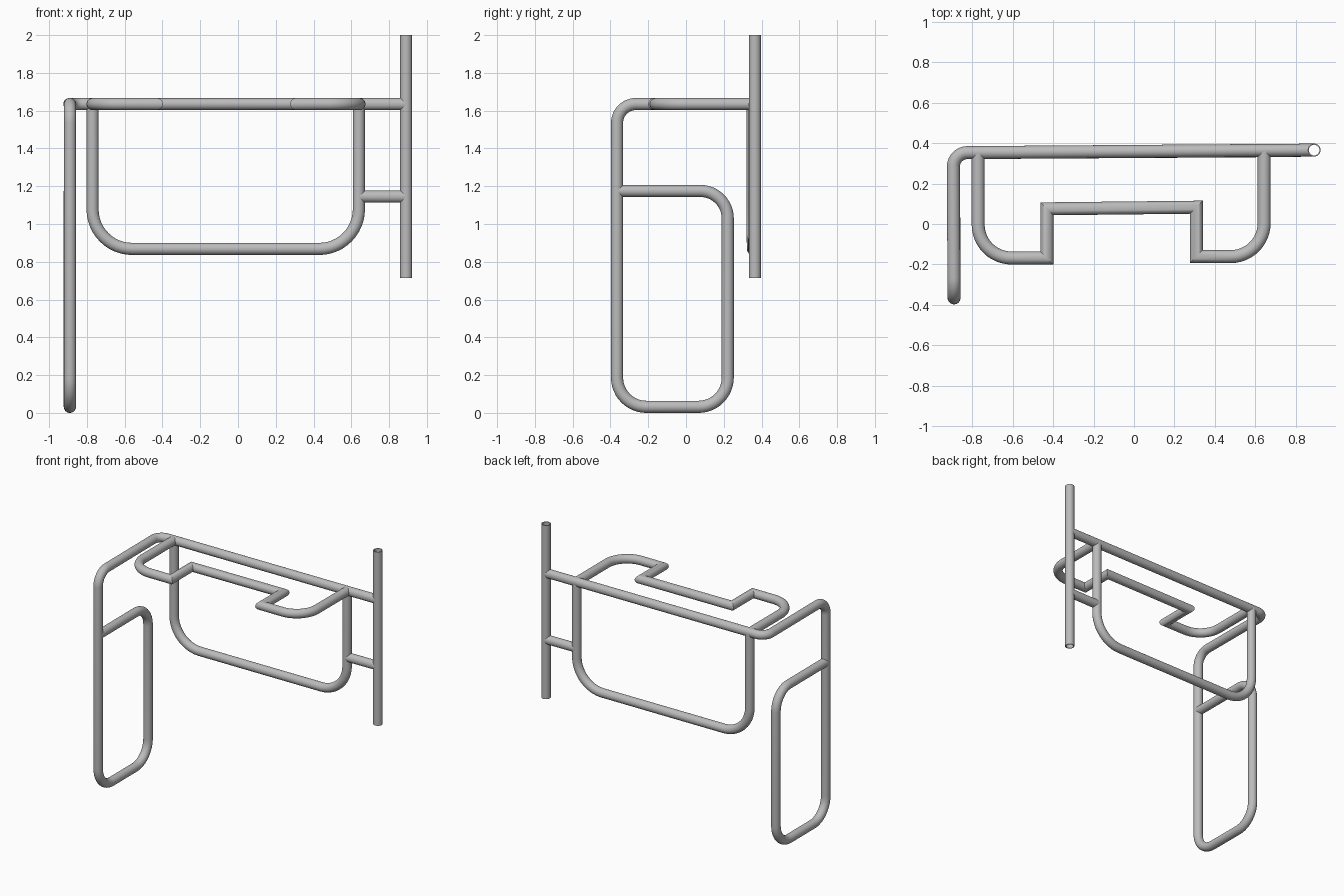
import bpy, bmesh
from math import pi, cos, sin, sqrt
from mathutils import Vector

if "Cube" in bpy.data.objects:
    bpy.data.objects.remove(bpy.data.objects["Cube"])

R = 0.032            # tube radius
SIDES = 32
TOP = 1.635          # height of the upper rail
POST = Vector((0.89, 0.365, 0))

steel = bpy.data.materials.new("grey steel")
steel.use_nodes = True
grey = (0.5, 0.5, 0.5, 1)
steel.diffuse_color = grey
steel.node_tree.nodes["Principled BSDF"].inputs["Base Color"].default_value = grey


def finish(name, bm):
    bmesh.ops.recalc_face_normals(bm, faces=bm.faces)
    mesh = bpy.data.meshes.new(name)
    bm.to_mesh(mesh)
    bm.free()
    mesh.materials.append(steel)
    obj = bpy.data.objects.new(name, mesh)
    bpy.context.collection.objects.link(obj)
    bpy.ops.object.select_all(action="DESELECT")
    obj.select_set(True)
    bpy.context.view_layer.objects.active = obj
    bpy.ops.object.shade_smooth_by_angle(angle=pi / 5)
    return obj


def rounded(corners, steps=12):
    """Corner list of (x, y, z, bend radius) to a path; radius 0 stays mitred."""
    pts = [Vector(c[:3]) for c in corners]
    path = [pts[0]]
    for i in range(1, len(pts) - 1):
        p, r = pts[i], corners[i][3]
        if r == 0:
            path.append(p)
            continue
        a = (pts[i - 1] - p).normalized()
        b = (pts[i + 1] - p).normalized()
        half = a.angle(b) / 2
        center = p + (a + b).normalized() * (r / sin(half))
        start = p + a * (r / (sin(half) / cos(half))) - center
        axis = (-a).cross(b).normalized()
        # rotate the first radius vector around the bend axis
        for k in range(steps + 1):
            t = (pi - 2 * half) * k / steps
            path.append(center + start * cos(t) + axis.cross(start) * sin(t))
    return path + [pts[-1]]


def tube(name, corners, cope=False):
    """Sweep a circle with mitred joints; cope shapes the first end to the post."""
    path = rounded(corners)
    d = (path[1] - path[0]).normalized()
    u = d.orthogonal().normalized()
    v = d.cross(u)
    ring = [path[0] + (u * cos(2 * pi * k / SIDES) + v * sin(2 * pi * k / SIDES)) * R
            for k in range(SIDES)]
    rings = [ring]
    for i in range(1, len(path)):
        d = (path[i] - path[i - 1]).normalized()
        nxt = (path[i + 1] - path[i]).normalized() if i + 1 < len(path) else d
        n = (d + nxt).normalized()
        ring = [p + d * ((path[i] - p).dot(n) / d.dot(n)) for p in ring]
        rings.append(ring)
    if cope:
        for p in rings[0]:
            p.x = POST.x - sqrt(max(R * R - (p.y - POST.y) ** 2, 0)) + 0.001
    bm = bmesh.new()
    loops = [[bm.verts.new(p) for p in r] for r in rings]
    for a, b in zip(loops, loops[1:]):
        for k in range(SIDES):
            j = (k + 1) % SIDES
            bm.faces.new((a[k], a[j], b[j], b[k]))
    if not cope:
        bm.faces.new(loops[0])
    bm.faces.new(loops[-1])
    return finish(name, bm)


# Upper rail, arm, leg and leg loop as one bent tube
tube("rail_and_leg_loop", [
    (POST.x, POST.y, TOP, 0),
    (-0.893, 0.352, TOP, 0.07),
    (-0.889, -0.365, TOP, 0.1),
    (-0.889, -0.365, R, 0.155),
    (-0.891, 0.221, R, 0.155),
    (-0.891, 0.221, 1.175, 0.145),
    (-0.889, -0.365, 1.175, 0)], cope=True)

# Hanging back loop under the rail
tube("back_loop", [
    (-0.77, 0.353, TOP, 0),
    (-0.77, 0.353, 0.868, 0.21),
    (0.64, 0.362, 0.868, 0.21),
    (0.64, 0.362, TOP, 0)])

# Horizontal shelf frame with a square mitred notch
tube("shelf_frame", [
    (-0.77, 0.353, TOP, 0),
    (-0.77, -0.168, TOP, 0.165),
    (-0.43, -0.168, TOP, 0),
    (-0.43, 0.075, TOP, 0),
    (0.308, 0.083, TOP, 0),
    (0.308, -0.161, TOP, 0),
    (0.643, -0.161, TOP, 0.165),
    (0.643, 0.362, TOP, 0)])

# Short brace between post and back loop
tube("post_brace", [(POST.x, POST.y, 1.145, 0), (0.64, 0.362, 1.145, 0)], cope=True)

# Open hollow post
bm = bmesh.new()
rows = []
for r, z in ((R, 0.715), (R, 2.0), (R - 0.006, 2.0), (R - 0.006, 0.715)):
    rows.append([bm.verts.new((POST.x + r * cos(2 * pi * k / SIDES),
                               POST.y + r * sin(2 * pi * k / SIDES), z))
                 for k in range(SIDES)])
for a, b in zip(rows, rows[1:] + rows[:1]):
    for k in range(SIDES):
        j = (k + 1) % SIDES
        bm.faces.new((a[k], a[j], b[j], b[k]))
finish("post", bm)
